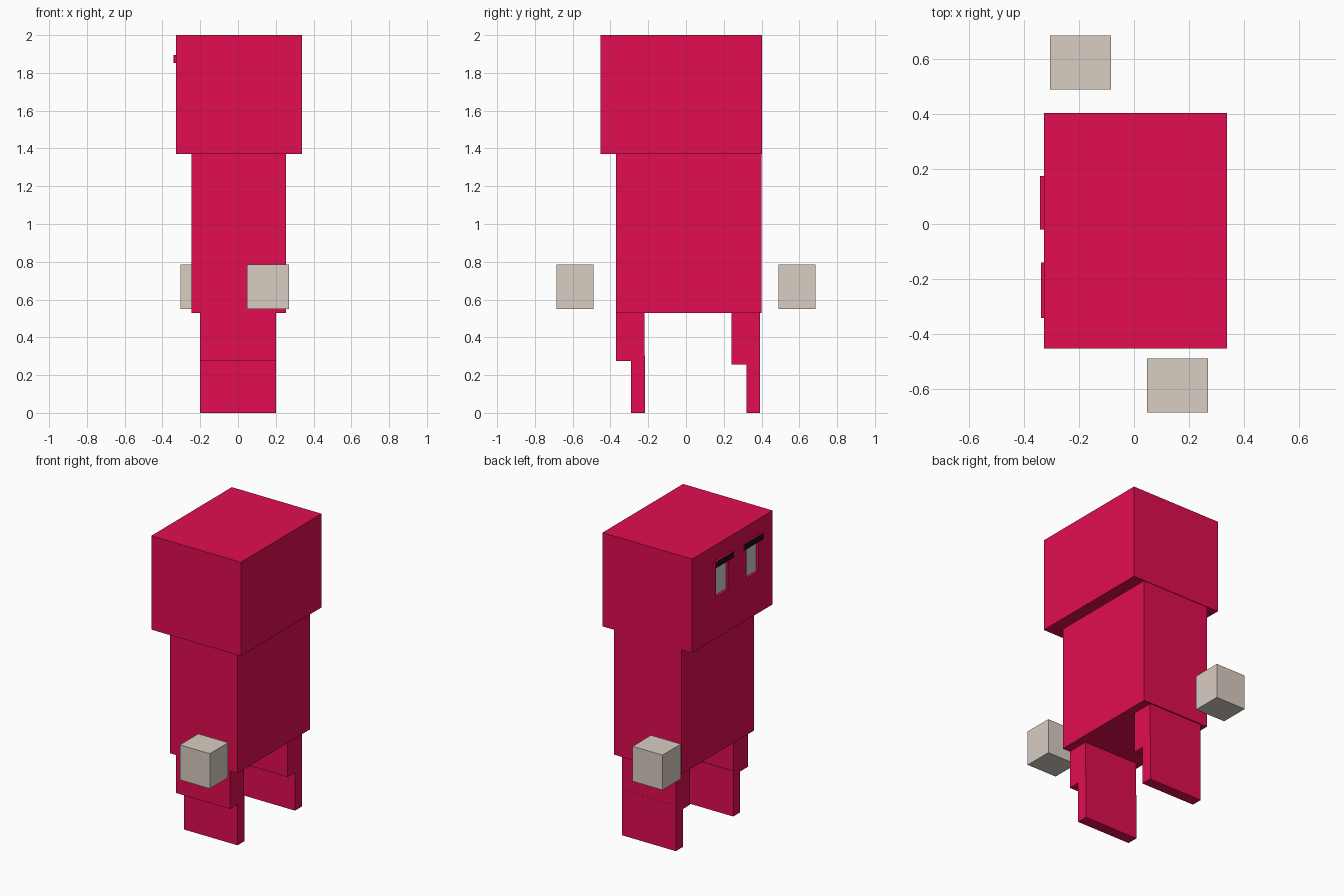
import bpy
import bmesh
from mathutils import Matrix, Vector

if "Cube" in bpy.data.objects:
    bpy.data.objects.remove(bpy.data.objects["Cube"])


def material(name, rgb):
    m = bpy.data.materials.new(name)
    m.diffuse_color = (*rgb, 1)
    m.use_nodes = True
    m.node_tree.nodes["Principled BSDF"].inputs["Base Color"].default_value = m.diffuse_color
    return m


RED = material("crimson", (0.75, 0.004, 0.08))
BLACK = material("black", (0.01, 0.004, 0.005))
BONE = material("bone", (0.69, 0.61, 0.54))


def box(name, x, y, z, mat=None):
    """Axis-aligned box from (min, max) ranges."""
    lo, hi = Vector((x[0], y[0], z[0])), Vector((x[1], y[1], z[1]))
    bm = bmesh.new()
    bmesh.ops.create_cube(bm, size=1, matrix=Matrix.Translation((lo + hi) / 2)
                          @ Matrix.Diagonal((*(hi - lo), 1)))
    me = bpy.data.meshes.new(name)
    bm.to_mesh(me)
    bm.free()
    ob = bpy.data.objects.new(name, me)
    bpy.context.collection.objects.link(ob)
    if mat:
        me.materials.append(mat)
    return ob


# Body and head
box("torso", (-0.245, 0.255), (-0.37, 0.40), (0.53, 1.37), RED)
head = box("head", (-0.328, 0.338), (-0.452, 0.403), (1.37, 2.0), RED)

# Face on the -x side: sunken eyes below raised brows
for side, eye_y, brow_y, brow_x in (
        ("left", (0.02, 0.15), (-0.02, 0.175), -0.342),
        ("right", (-0.30, -0.175), (-0.342, -0.14), -0.338)):
    cutter = box(side + "_socket_cutter", (-0.40, -0.308), eye_y, (1.65, 1.86), RED)
    cutter.hide_render = True
    cutter.hide_set(True)
    cut = head.modifiers.new(side + "_socket", 'BOOLEAN')
    cut.operation = 'DIFFERENCE'
    cut.solver = 'EXACT'
    cut.object = cutter
    box(side + "_eye", (-0.310, -0.300), eye_y, (1.65, 1.86))
    brow = box(side + "_brow", (brow_x, -0.32), brow_y, (1.853, 1.895), RED)
    brow.data.materials.append(BLACK)
    for face in brow.data.polygons:
        if face.normal.x < -0.5:
            face.material_index = 1

# Legs: thick upper block over a thin shin
for name, upper_y, shin_y, knee in (
        ("front", (-0.37, -0.22), (-0.29, -0.216), 0.275),
        ("back", (0.242, 0.392), (0.32, 0.393), 0.255)):
    box(name + "_upper_leg", (-0.2, 0.2), upper_y, (knee, 0.53), RED)
    box(name + "_shin", (-0.2, 0.2), shin_y, (0.0, 0.305), RED)

# Floating hands
box("front_hand", (0.048, 0.27), (-0.685, -0.49), (0.55, 0.785), BONE)
box("back_hand", (-0.305, -0.083), (0.49, 0.685), (0.55, 0.785), BONE)
